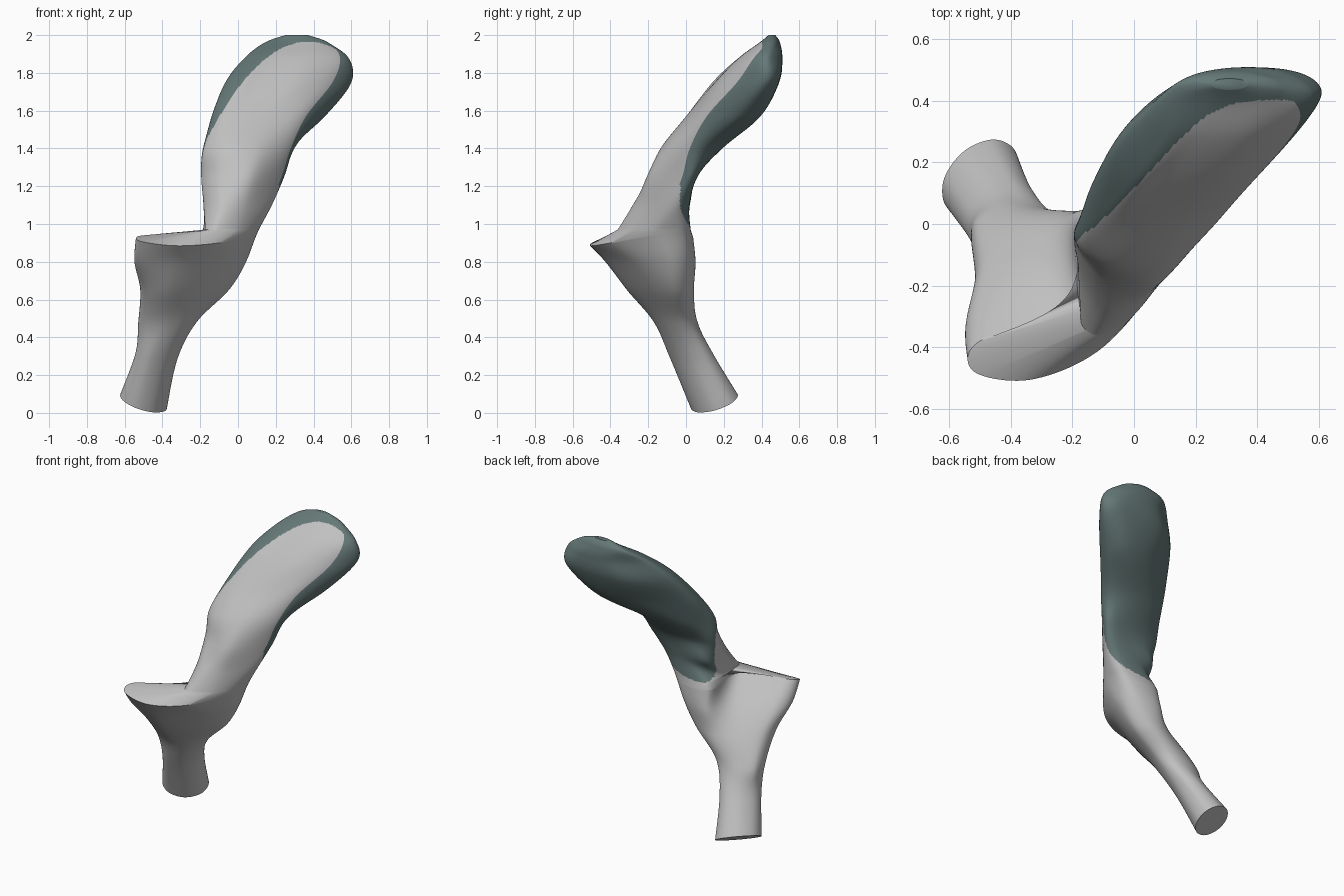
import bpy, bmesh, math
from mathutils import Vector

if "Cube" in bpy.data.objects:
    bpy.data.objects.remove(bpy.data.objects["Cube"], do_unlink=True)

AROUND, ALONG = 14, 14   # subdivisions between section points / between sections


def material(name, rgb):
    m = bpy.data.materials.new(name)
    m.use_nodes = True
    m.diffuse_color = (*rgb, 1)
    bsdf = m.node_tree.nodes["Principled BSDF"]
    bsdf.inputs["Base Color"].default_value = (*rgb, 1)
    bsdf.inputs["Roughness"].default_value = 0.6
    return m


def catmull(a, b, c, d, t):
    return 0.5 * (2 * b + (c - a) * t + (2 * a - 5 * b + 4 * c - d) * t * t
                  + (3 * b - a - 3 * c + d) * t ** 3)


def ellipse(cx, cy, z, ru, rv, turn=0, slope=0.0):
    """Eight section points from the front left; turned, and rising along v by slope."""
    u = Vector((math.cos(math.radians(turn)), math.sin(math.radians(turn)), 0))
    v = Vector((-u.y, u.x, slope))
    pts = []
    for k in range(8):
        a = math.radians(215 + 45 * k - turn)
        pts.append(Vector((cx, cy, z)) + u * ru * math.cos(a) + v * rv * math.sin(a))
    return pts


def section(z, pts):
    return [Vector((x, y, z)) for x, y in pts]


def smooth_ring(pts):
    n = len(pts)
    return [catmull(pts[i - 1], pts[i], pts[(i + 1) % n], pts[(i + 2) % n], s / AROUND)
            for i in range(n) for s in range(AROUND)]


def smooth_sections(rings):
    """Interpolate extra rings so the surface passes smoothly through each section."""
    out, last = [], len(rings) - 1
    for i in range(last):
        quad = [rings[max(0, min(last, i + o))] for o in (-1, 0, 1, 2)]
        for s in range(ALONG):
            out.append([catmull(*p, s / ALONG) for p in zip(*quad)])
    return out + [rings[-1]]


def is_backing(col, p):
    """Rear of the blade, with a rounded lower end, wrapping over the tip."""
    if col < 3:
        return p.z > max(1.45, 1.965 - 1.8 * (p.x - 0.37) ** 2)
    off = col - 4.8
    reach = 0.25 * (off / 1.8) ** 2 if off < 0 else 0.36 * (off / 3.2) ** 2
    return p.z > 0.97 + reach


# Section points: spur tip, front, front right, right edge,
# back right, back ridge, inner fold, spur back
body = [
    (0.48, [(-.51, -.13), (-.40, -.17), (-.28, -.13), (-.22, -.04),
            (-.25, .03), (-.33, .06), (-.43, .05), (-.52, -.01)]),
    (0.65, [(-.50, -.26), (-.36, -.31), (-.15, -.20), (-.05, -.07),
            (-.10, .02), (-.21, .04), (-.36, -.02), (-.50, -.12)]),
    (0.80, [(-.53, -.39), (-.33, -.42), (-.08, -.28), (.04, -.10),
            (-.01, .02), (-.18, .04), (-.28, -.12), (-.51, -.25)]),
]
# Rim of the spur, low at the front and high at the rear
rim = [(-.52, -.48, .91), (-.33, -.505, .885), (-.10, -.40, .90), (.08, -.17, .94),
       (.06, .005, .93), (-.18, .01, .93), (-.20, -.29, .94), (-.50, -.38, .94)]
blade = [
    (0.97, [(-.165, -.335), (-.11, -.36), (.01, -.285), (.10, -.14),
            (.08, .00), (-.15, .01), (-.185, -.15), (-.175, -.28)]),
    (1.10, [(-.17, -.19), (-.09, -.28), (.04, -.235), (.17, -.08),
            (.15, .00), (.00, .02), (-.14, .00), (-.18, -.08)]),
    (1.25, [(-.19, -.07), (-.10, -.18), (.07, -.195), (.23, -.02),
            (.22, .05), (.08, .06), (-.07, .04), (-.17, .00)]),
    (1.40, [(-.18, -.05), (-.06, -.13), (.12, -.11), (.28, .02),
            (.28, .13), (.15, .19), (-.02, .17), (-.15, .07)]),
    (1.57, [(-.11, .03), (.00, .00), (.20, .03), (.36, .11),
            (.46, .28), (.38, .39), (.13, .35), (-.12, .16)]),
    (1.75, [(.00, .15), (.11, .15), (.32, .17), (.50, .27),
            (.60, .42), (.48, .49), (.16, .46), (-.06, .27)]),
    (1.88, [(.10, .29), (.20, .28), (.38, .29), (.54, .36),
            (.58, .44), (.45, .505), (.22, .49), (.04, .37)]),
]

# Neck and flared body end in a crisp rim; the blade starts above it
neck = [ellipse(-.50, .15, .06, .145, .10, 45, .58),
        ellipse(-.432, .03, .30, .13, .09, 45, .3)]
tip = [ellipse(.31, .443, 1.96, .17, .055),
       ellipse(.31, .455, 2.0, .06, .018)]
low = neck + [section(*s) for s in body] + [[Vector(p) for p in rim]]
high = [section(*s) for s in blade] + tip
rings = (smooth_sections([smooth_ring(r) for r in low])
         + smooth_sections([smooth_ring(r) for r in high]))

bm = bmesh.new()
rows = [[bm.verts.new(p) for p in ring] for ring in rings]
n = len(rows[0])
for a, b in zip(rows, rows[1:]):
    for i in range(n):
        j = (i + 1) % n
        face = bm.faces.new((a[i], a[j], b[j], b[i]))
        face.material_index = int(is_backing((i + 0.5) / AROUND,
                                             face.calc_center_median()))
bm.faces.new(rows[0][::-1])
bm.faces.new(rows[-1]).material_index = 1
bmesh.ops.recalc_face_normals(bm, faces=bm.faces)

mesh = bpy.data.meshes.new("curved_blade_body")
bm.to_mesh(mesh)
bm.free()
mesh.materials.append(material("light grey", (.53, .53, .53)))
mesh.materials.append(material("dark teal grey", (.13, .19, .185)))
obj = bpy.data.objects.new("curved_blade_body", mesh)
bpy.context.collection.objects.link(obj)

bpy.ops.object.select_all(action='DESELECT')
obj.select_set(True)
bpy.context.view_layer.objects.active = obj
bpy.ops.object.shade_smooth_by_angle(angle=math.radians(40))
